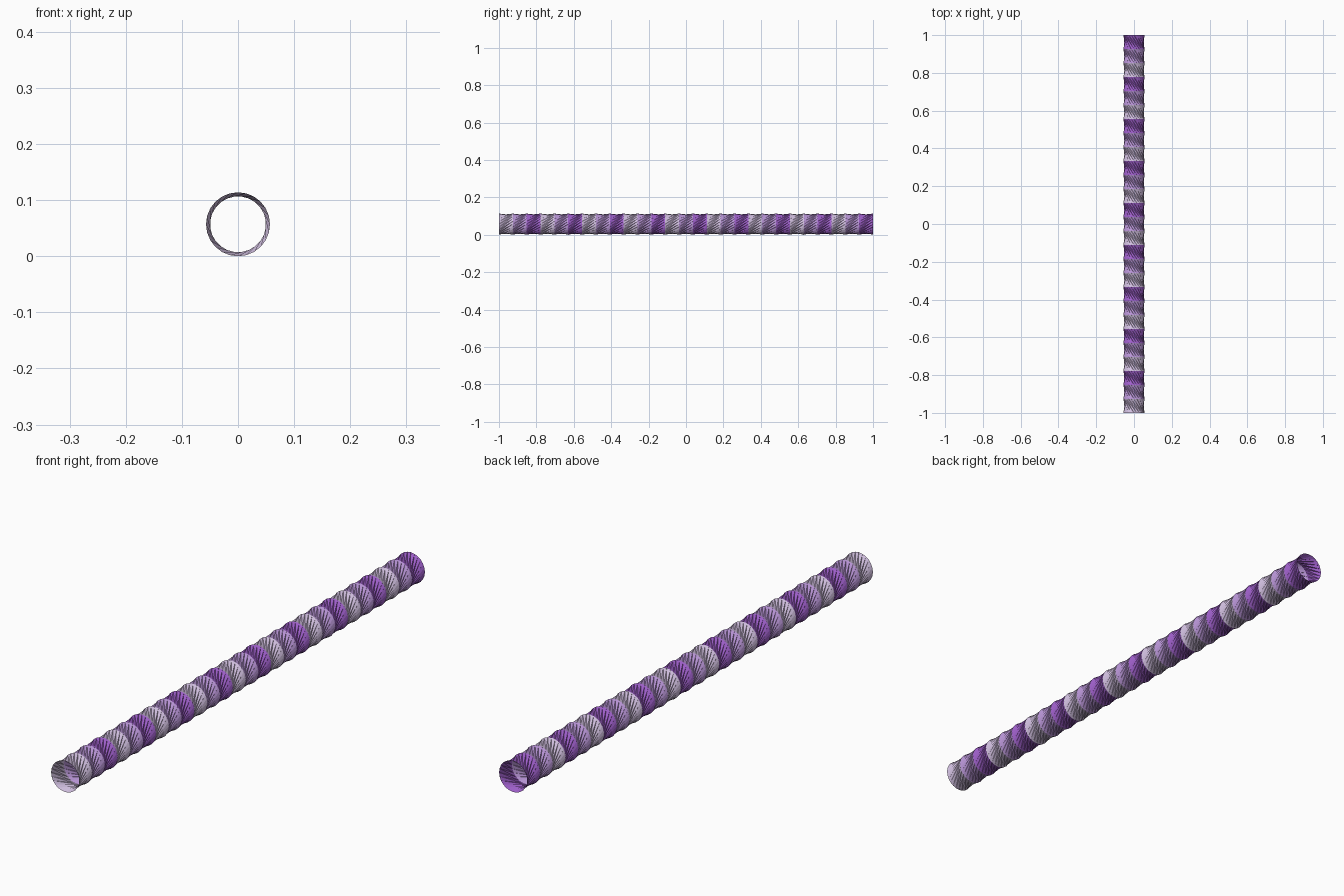
import bpy
from math import sin, cos, pi

if "Cube" in bpy.data.objects:
    bpy.data.objects.remove(bpy.data.objects["Cube"])

SEGS, SIDES, R, SHIFT = 27, 24, 0.057, 3
STEP = 2.0 / SEGS

def material(name, col):
    m = bpy.data.materials.new(name)
    m.diffuse_color = col
    m.use_nodes = True
    m.node_tree.nodes["Principled BSDF"].inputs["Base Color"].default_value = m.diffuse_color
    return m

mats = [material("pale_lilac", (0.66, 0.54, 0.77, 1)),
        material("lilac", (0.50, 0.31, 0.70, 1)),
        material("purple", (0.36, 0.12, 0.62, 1))]

# Open tube: stacked rings joined by twisted flat strips, giving each band a waist
verts, faces = [], []
for j in range(SEGS + 1):
    for i in range(SIDES):
        a = 2 * pi * i / SIDES
        verts.append((R * cos(a), -1 + j * STEP, R + R * sin(a)))
for j in range(SEGS):
    b, t = j * SIDES, (j + 1) * SIDES
    for i in range(SIDES):
        n = (i + 1) % SIDES
        p, q = (i + SHIFT) % SIDES, (i + 1 + SHIFT) % SIDES
        faces += [(b + i, t + p, t + q), (b + i, t + q, b + n)]

mesh = bpy.data.meshes.new("twisted_tube")
mesh.from_pydata(verts, [], faces)
for m in mats:
    mesh.materials.append(m)
# Bands cycle through three colours
for k, f in enumerate(mesh.polygons):
    f.material_index = (k // (2 * SIDES)) % 3
obj = bpy.data.objects.new("twisted_tube", mesh)
bpy.context.collection.objects.link(obj)
